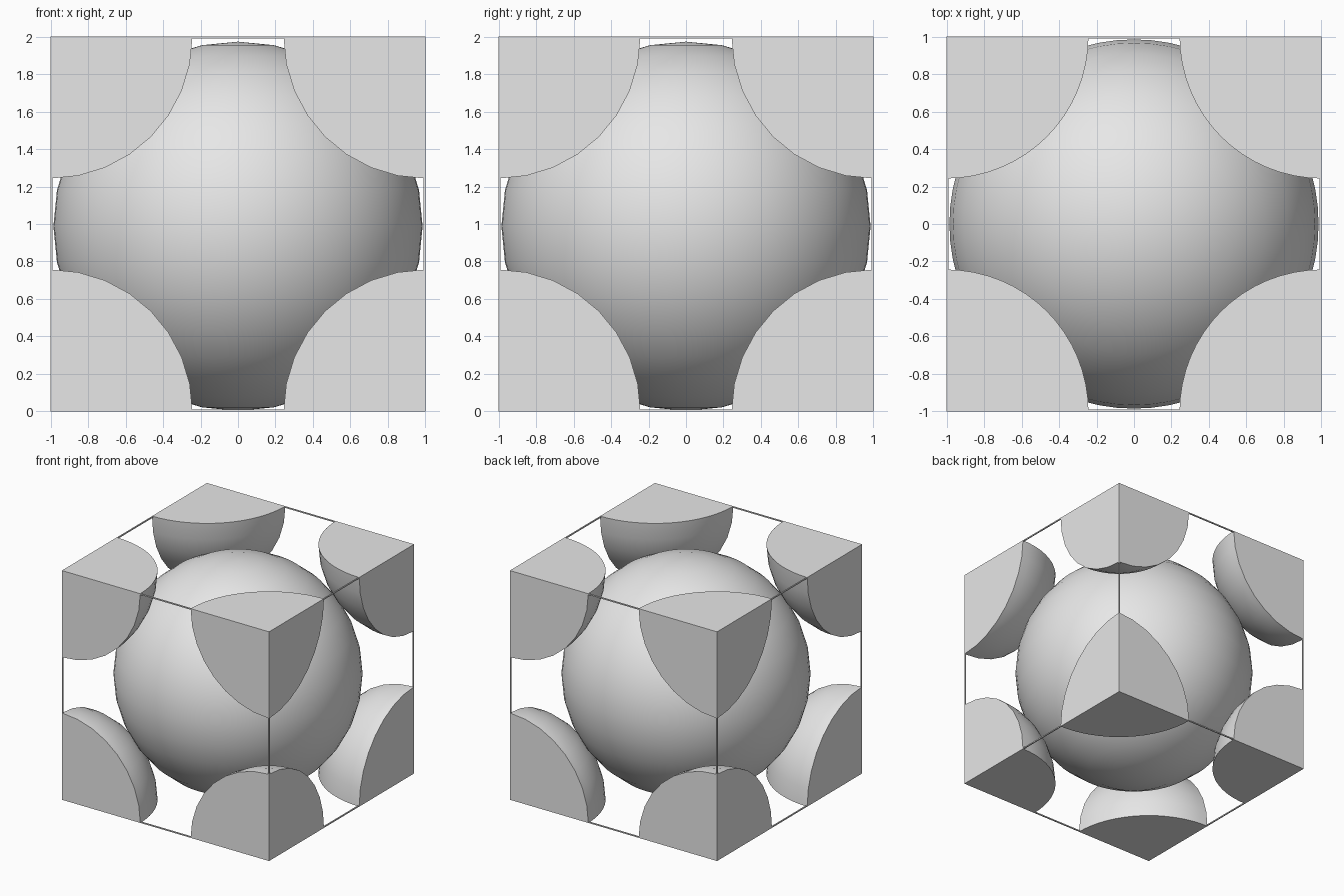
import bpy, bmesh, math
from mathutils import Vector
from itertools import product

cube = bpy.data.objects.get("Cube")
if cube:
    bpy.data.objects.remove(cube, do_unlink=True)

CENTRE = Vector((0, 0, 1))
CORNER_RADIUS = 0.757
CORE_RADIUS = 0.985
ROD = 0.01

grey = bpy.data.materials.new("light_grey")
grey.use_nodes = True
colour = (0.8, 0.8, 0.8, 1)
grey.diffuse_color = colour
grey.node_tree.nodes["Principled BSDF"].inputs["Base Color"].default_value = colour


def add_object(name, bm, location, smooth=False):
    mesh = bpy.data.meshes.new(name)
    bmesh.ops.recalc_face_normals(bm, faces=bm.faces)
    bm.to_mesh(mesh)
    bm.free()
    mesh.materials.append(grey)
    obj = bpy.data.objects.new(name, mesh)
    obj.location = location
    bpy.context.collection.objects.link(obj)
    if smooth:
        bpy.ops.object.select_all(action='DESELECT')
        obj.select_set(True)
        bpy.context.view_layer.objects.active = obj
        bpy.ops.object.shade_smooth_by_angle(angle=math.radians(30))
    return obj


def sphere(radius):
    bm = bmesh.new()
    bmesh.ops.create_uvsphere(bm, u_segments=64, v_segments=16, radius=radius)
    return bm


def side_names(signs):
    words = (("right", "left"), ("front", "back"), ("bottom", "top"))
    return "_".join(w[s > 0] for w, s in zip(words, signs) if s)


# Whole ball in the middle of the cell
add_object("centre_ball", sphere(CORE_RADIUS), (0, 0, 0.988), smooth=True)

# Eighth balls cut flush with the cell walls and capped
for signs in product((-1, 1), repeat=3):
    bm = sphere(CORNER_RADIUS)
    for axis, sign in enumerate(signs):
        normal = Vector((0, 0, 0))
        normal[axis] = sign
        cut = bmesh.ops.bisect_plane(
            bm, geom=bm.verts[:] + bm.edges[:] + bm.faces[:], dist=0.0001,
            plane_co=(0, 0, 0), plane_no=normal, clear_outer=True)
        rim = [e for e in bm.edges if e.is_boundary]
        bmesh.ops.holes_fill(bm, edges=rim, sides=0)
    add_object("corner_ball_" + side_names(signs), bm,
               CENTRE + Vector(signs), smooth=True)

# Thin rods along the twelve edges of the cell
for axis in range(3):
    for a, b in product((-1, 1), repeat=2):
        signs = [a, b]
        signs.insert(axis, 0)
        bm = bmesh.new()
        bmesh.ops.create_cube(bm, size=1)
        size = Vector((ROD, ROD, ROD))
        size[axis] = 2
        bmesh.ops.scale(bm, vec=size, verts=bm.verts)
        add_object("edge_rod_" + side_names(signs), bm,
                   CENTRE + Vector(signs) * (1 - ROD / 2))
